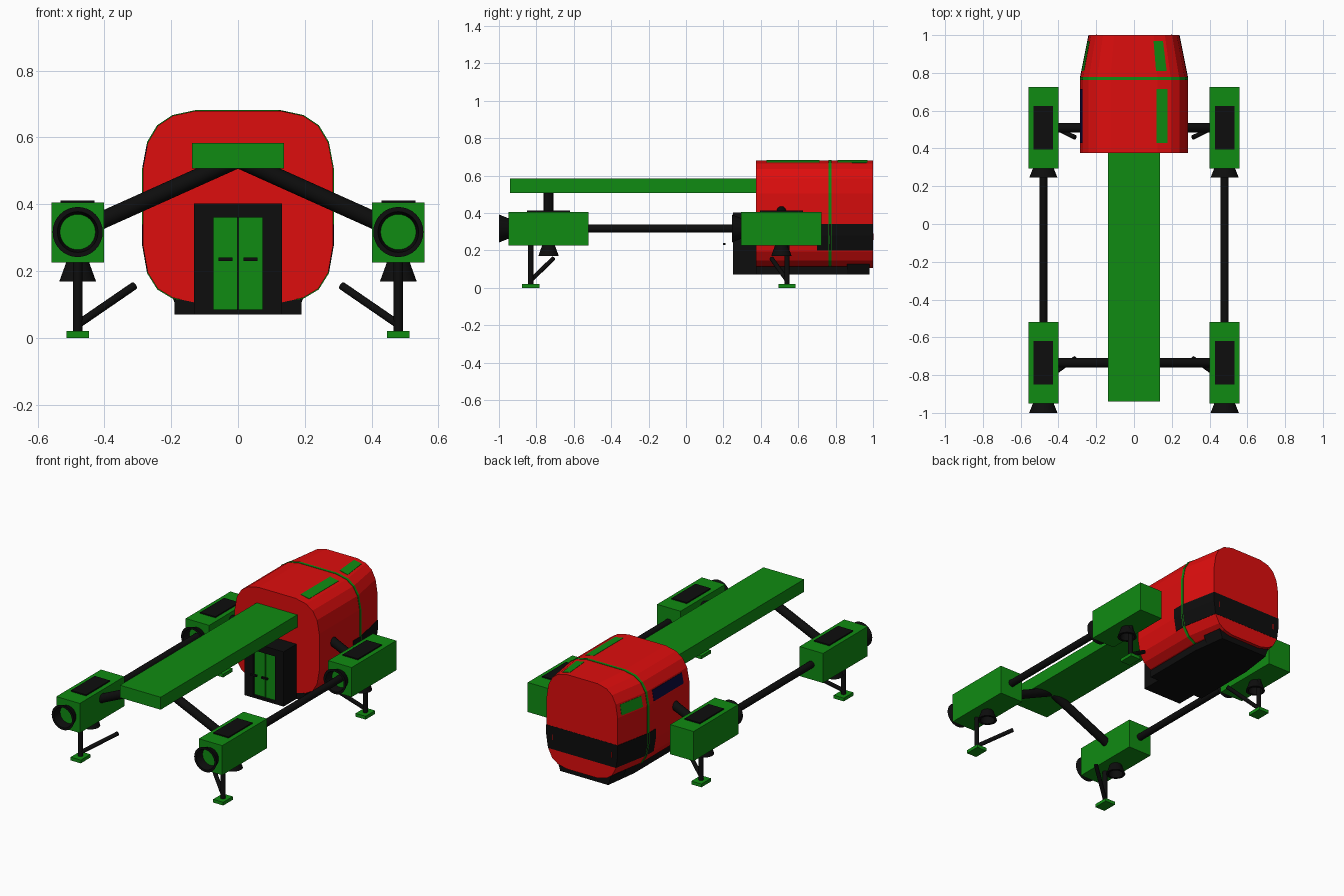
import bpy, bmesh
from math import pi
from mathutils import Vector

if "Cube" in bpy.data.objects:
    bpy.data.objects.remove(bpy.data.objects["Cube"])


def material(name, col):
    m = bpy.data.materials.new(name)
    m.diffuse_color = (*col, 1)
    m.use_nodes = True
    m.node_tree.nodes["Principled BSDF"].inputs["Base Color"].default_value = m.diffuse_color
    return m


RED = material("red", (0.73, 0.004, 0.004))
GREEN = material("green", (0.005, 0.26, 0.006))
BLACK = material("black", (0.004, 0.004, 0.004))
BLUE = material("blue", (0.003, 0.003, 0.045))


def finish(bm, name, mat, smooth=False):
    bmesh.ops.recalc_face_normals(bm, faces=bm.faces)
    me = bpy.data.meshes.new(name)
    bm.to_mesh(me)
    bm.free()
    ob = bpy.data.objects.new(name, me)
    bpy.context.collection.objects.link(ob)
    me.materials.append(mat)
    if smooth:
        bpy.ops.object.select_all(action='DESELECT')
        ob.select_set(True)
        bpy.context.view_layer.objects.active = ob
        bpy.ops.object.shade_smooth_by_angle(angle=pi / 5)
    return ob


def box(name, x, y, z, mat):
    """Box from (min, max) pairs."""
    bm = bmesh.new()
    bmesh.ops.create_cube(bm, size=1)
    for v in bm.verts:
        v.co = [r[0] if c < 0 else r[1] for c, r in zip(v.co, (x, y, z))]
    return finish(bm, name, mat)


def rod(name, a, b, r, mat=BLACK, sides=16):
    """Cylinder from a to b."""
    a, b = Vector(a), Vector(b)
    bm = bmesh.new()
    bmesh.ops.create_cone(bm, cap_ends=True, segments=sides, radius1=r, radius2=r, depth=(b - a).length)
    rot = (b - a).to_track_quat('Z', 'Y').to_matrix()
    for v in bm.verts:
        v.co = rot @ v.co + (a + b) / 2
    return finish(bm, name, mat, True)


def nozzle(name, start, axis, r1, r2, length):
    """Hollow flared cone pointing along axis."""
    rot = Vector(axis).to_track_quat('Z', 'Y').to_matrix()
    bm = bmesh.new()
    prof = [(r1, 0), (r2, length), (r2 - 0.014, length), (r1 - 0.002, 0)]
    rings = []
    for r, h in prof:
        ret = bmesh.ops.create_circle(bm, segments=32, radius=r)
        for v in ret["verts"]:
            v.co = rot @ (v.co + Vector((0, 0, h))) + Vector(start)
        rings.append(ret["verts"])
    for a, b in zip(rings, rings[1:] + rings[:1]):
        for i in range(32):
            j = (i + 1) % 32
            bm.faces.new((a[i], a[j], b[j], b[i]))
    return finish(bm, name, BLACK, True)


def loft(name, profile, ys, mat):
    """Sweep an x-z profile along y, narrowing behind the ring."""
    bm = bmesh.new()
    rings = []
    for y in ys:
        s = 1 - 0.16 * max(0, (y - 0.77) / 0.23)
        rings.append([bm.verts.new((x * s, y, z)) for x, z in profile])
    n = len(profile)
    for a, b in zip(rings, rings[1:]):
        for i in range(n):
            j = (i + 1) % n
            bm.faces.new((a[i], a[j], b[j], b[i]))
    bm.faces.new(rings[0])
    bm.faces.new(rings[-1])
    return finish(bm, name, mat)


def mirrored(half):
    return half + [(-x, z) for x, z in reversed(half)]


# Cabin hull, ring and rear band
hull = mirrored([(0.125, 0.68), (0.195, 0.665), (0.24, 0.635), (0.27, 0.585), (0.285, 0.505),
                 (0.285, 0.28), (0.27, 0.195), (0.24, 0.147), (0.195, 0.12), (0.125, 0.105)])
loft("cabin_hull", hull, (0.375, 0.77, 1.0), RED)
ring = [(x * 1.008, 0.39 + (z - 0.39) * 1.008) for x, z in hull]
loft("cabin_ring", ring, (0.762, 0.778), GREEN)
band = mirrored([(0.287, 0.34), (0.287, 0.28), (0.273, 0.2)])
loft("rear_band", band, (0.70, 0.77, 1.001), BLACK)
for s in (-1, 1):
    xs = sorted((s * 0.197, s * 0.201))
    box("tail_light", xs, (0.99, 1.002), (0.255, 0.29), RED)

# Roof and side panels
roof = [(0.12, 0.682), (0.178, 0.671), (0.175, 0.66), (0.12, 0.67)]
side = [(-0.2855, 0.512), (-0.2735, 0.576), (-0.262, 0.576), (-0.275, 0.512)]
for ys, col in (((0.43, 0.715), BLUE), ((0.81, 0.97), GREEN)):
    loft("roof_panel", roof, ys, GREEN)
    loft("side_panel", side, ys, col)

# Underside base with flared tail skirt
loft("cabin_base", mirrored([(0.19, 0.115), (0.19, 0.07)]), (0.375, 0.77, 0.98), BLACK)
loft("tail_skirt", mirrored([(0.212, 0.128), (0.19, 0.075)]), (0.86, 0.98), BLACK)

# Doorway
for s in (-1, 1):
    def span(a, b):
        return sorted((s * a, s * b))
    box("door_post", span(0.073, 0.132), (0.25, 0.39), (0.07, 0.40), BLACK)
    box("door_leaf", span(0.002, 0.073), (0.265, 0.28), (0.085, 0.36), GREEN)
    box("door_handle", span(0.016, 0.058), (0.197, 0.211), (0.23, 0.24), BLACK)
box("door_lintel", (-0.132, 0.132), (0.25, 0.39), (0.36, 0.403), BLACK)
box("door_sill", (-0.132, 0.132), (0.25, 0.39), (0.07, 0.085), BLACK)
box("door_back", (-0.074, 0.074), (0.275, 0.39), (0.08, 0.37), BLACK)

# Spine beam
box("spine_beam", (-0.137, 0.137), (-0.94, 0.376), (0.507, 0.583), GREEN)

# Engine pods: start y, arm y, leg y, brace end y
for y0, arm, leg, brace in ((-0.95, -0.735, -0.83, -0.71), (0.295, 0.51, 0.54, 0.458)):
    for s in (-1, 1):
        x = s * 0.48
        box("pod", (x - 0.079, x + 0.079), (y0, y0 + 0.43), (0.225, 0.405), GREEN)
        box("pod_intake", (x - 0.051, x + 0.051), (y0 + 0.1, y0 + 0.33), (0.40, 0.412), BLACK)
        nozzle("pod_front_nozzle", (x, y0, 0.317), (0, -1, 0), 0.055, 0.075, 0.05)
        nozzle("pod_lower_nozzle", (x, arm, 0.227), (0, 0, -1), 0.034, 0.055, 0.058)
        rod("pod_arm", (0, arm, 0.535), (s * 0.43, arm, 0.342), 0.026)
        # Landing leg
        rod("leg_strut", (x, leg, 0.015), (x, leg, 0.235), 0.014)
        rod("leg_brace", (x, leg, 0.04), (s * 0.311, brace, 0.156), 0.012)
        box("leg_foot", (x - 0.034, x + 0.034), (leg - 0.046, leg + 0.046), (0, 0.02), GREEN)

# Tubes joining front and rear pods
for s in (-1, 1):
    rod("side_tube", (s * 0.48, -0.53, 0.317), (s * 0.48, 0.305, 0.317), 0.021)
